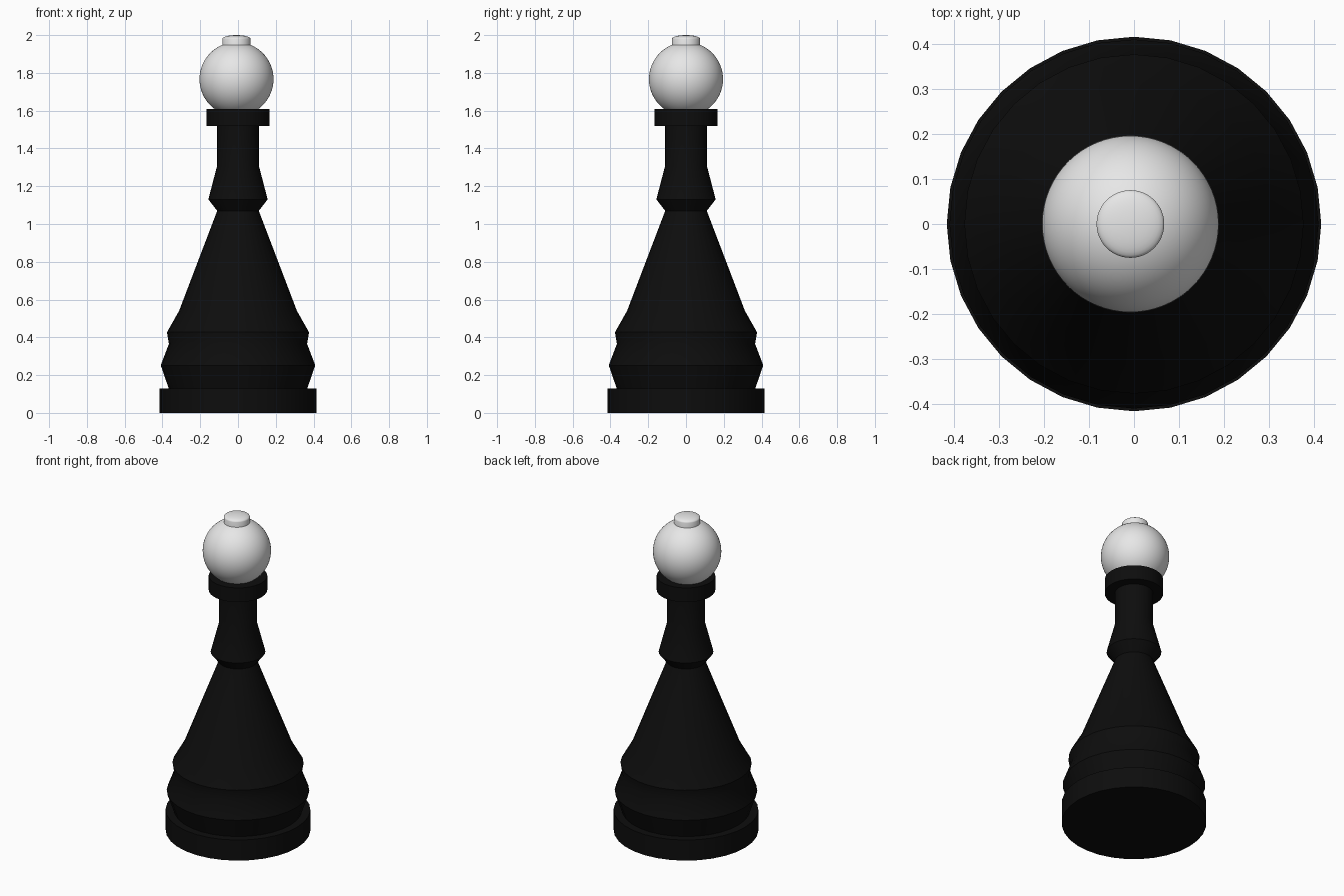
import bpy, bmesh, math

default = bpy.data.objects.get("Cube")
if default:
    bpy.data.objects.remove(default, do_unlink=True)


def make_material(name, rgb):
    mat = bpy.data.materials.new(name)
    mat.use_nodes = True
    colour = (*rgb, 1.0)
    mat.diffuse_color = colour
    mat.node_tree.nodes["Principled BSDF"].inputs["Base Color"].default_value = colour
    return mat


def lathe(name, profile, sides, mat, x=0.0):
    """Spin a (radius, height) profile around a vertical axis and cap its ends."""
    bm = bmesh.new()
    rings = []
    for r, z in profile:
        angles = [2 * math.pi * i / sides for i in range(sides)]
        rings.append([bm.verts.new((r * math.cos(a), r * math.sin(a), z)) for a in angles])
    for low, high in zip(rings, rings[1:]):
        for i in range(sides):
            j = (i + 1) % sides
            bm.faces.new((low[i], low[j], high[j], high[i]))
    bm.faces.new(rings[0][::-1])
    bm.faces.new(rings[-1])
    mesh = bpy.data.meshes.new(name)
    bm.to_mesh(mesh)
    bm.free()
    mesh.materials.append(mat)
    obj = bpy.data.objects.new(name, mesh)
    obj.location.x = x
    bpy.context.collection.objects.link(obj)
    finish(obj)
    return obj


def finish(obj):
    bpy.ops.object.select_all(action="DESELECT")
    obj.select_set(True)
    bpy.context.view_layer.objects.active = obj
    bpy.ops.object.shade_smooth_by_angle(angle=math.radians(30))


black = make_material("black", (0.004, 0.004, 0.004))
white = make_material("white", (0.8, 0.8, 0.8))
SIDES = 32
HEAD_X = -0.008

# Foot disc
lathe("base", [(0.415, 0), (0.415, 0.13)], SIDES, black)

# Flared body with two ridges, narrowing to the neck
lathe("body", [(0.367, 0.13), (0.409, 0.252), (0.366, 0.365),
               (0.376, 0.427), (0.312, 0.54), (0.11, 1.07)], SIDES, black)

# Bulged neck ring and straight neck
lathe("neck", [(0.11, 1.07), (0.157, 1.13), (0.11, 1.31), (0.11, 1.52)], SIDES, black)

# Collar under the head
lathe("collar", [(0.168, 1.52), (0.168, 1.61)], SIDES, black)

# Round head
bpy.ops.mesh.primitive_uv_sphere_add(segments=64, ring_count=32, radius=0.196,
                                     location=(HEAD_X, 0, 1.767))
head = bpy.context.object
head.name = "head"
head.data.materials.append(white)
finish(head)

# Low domed knob on the head
dome = [(0.075 * math.cos(t), 1.98 + 0.02 * math.sin(t))
        for t in (math.pi / 2 * i / 8 for i in range(8))]
lathe("knob", [(0.075, 1.92)] + dome + [(0.004, 2.0)], 48, white, HEAD_X)
